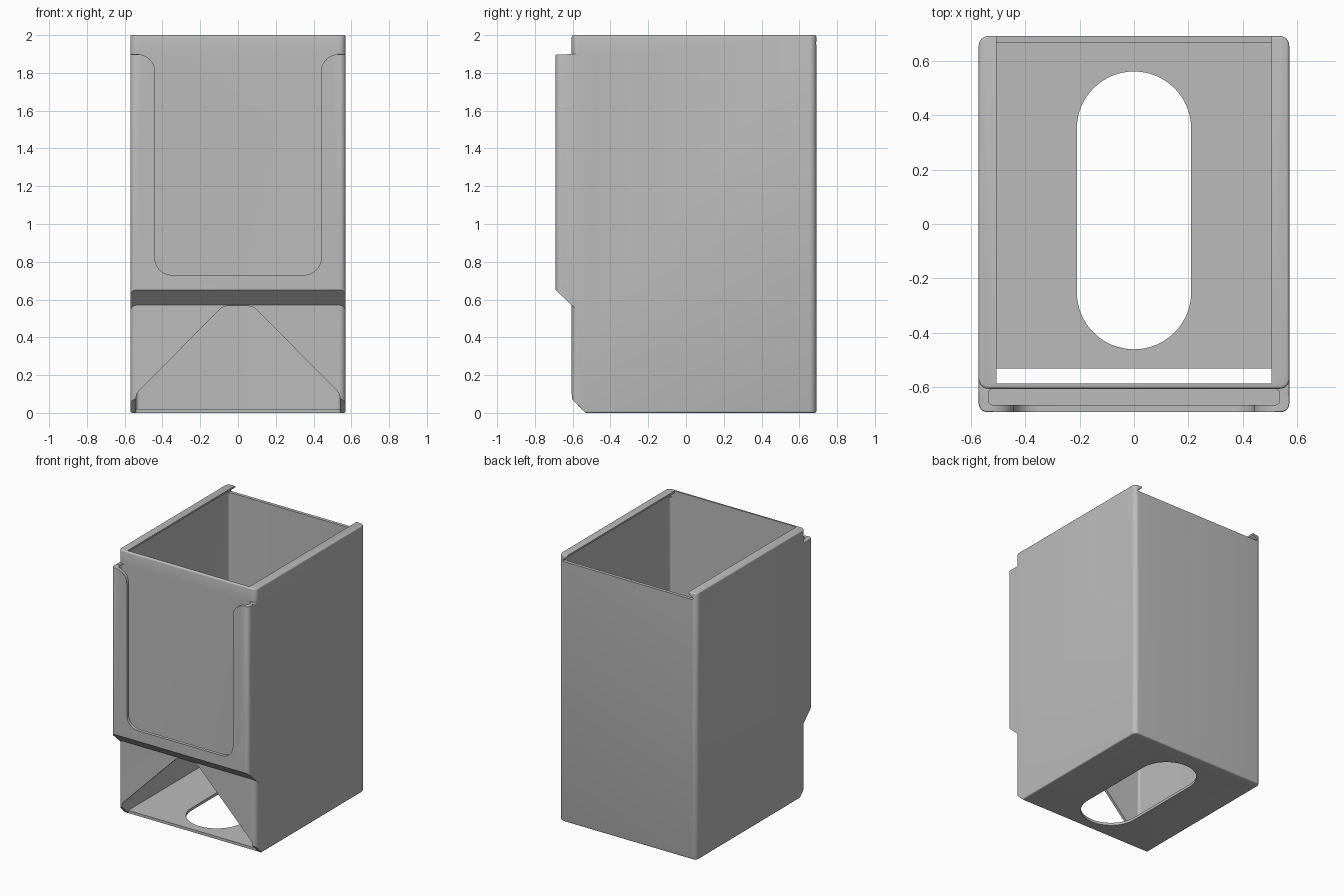
import bpy, bmesh, math
from mathutils import Vector

if "Cube" in bpy.data.objects:
    bpy.data.objects.remove(bpy.data.objects["Cube"], do_unlink=True)

grey = bpy.data.materials.new("plain grey")
grey.use_nodes = True
COLOR = (0.5, 0.5, 0.5, 1)
grey.diffuse_color = COLOR
grey.node_tree.nodes["Principled BSDF"].inputs["Base Color"].default_value = COLOR


def fillet(corners, steps=8):
    """Round each corner (a, b, radius) of a polygon with a tangent arc."""
    out = []
    n = len(corners)
    for i, (a, b, r) in enumerate(corners):
        p = Vector((a, b))
        if r == 0:
            out.append(p)
            continue
        u = (Vector(corners[i - 1][:2]) - p).normalized()
        v = (Vector(corners[(i + 1) % n][:2]) - p).normalized()
        half = u.angle(v) / 2
        centre = p + (u + v).normalized() * (r / math.sin(half))
        start = p + u * (r / math.tan(half)) - centre
        end = p + v * (r / math.tan(half)) - centre
        sweep = math.pi - 2 * half
        for k in range(steps + 1):
            t = k / steps
            out.append(centre + (start * math.sin((1 - t) * sweep)
                                 + end * math.sin(t * sweep)) / math.sin(sweep))
    return out


def prism(name, corners, axis, lo, hi, steps=8, bevel=0):
    """Extrude a rounded polygon along an axis."""
    place = {"X": lambda p, t: (t, p.x, p.y),
             "Y": lambda p, t: (p.x, t, p.y),
             "Z": lambda p, t: (p.x, p.y, t)}[axis]
    pts = fillet(corners, steps)
    n = len(pts)
    bm = bmesh.new()
    a = [bm.verts.new(place(p, lo)) for p in pts]
    b = [bm.verts.new(place(p, hi)) for p in pts]
    caps = [bm.faces.new(a), bm.faces.new(b)]
    for i in range(n):
        j = (i + 1) % n
        bm.faces.new((a[i], a[j], b[j], b[i]))
    bmesh.ops.recalc_face_normals(bm, faces=bm.faces)
    if bevel:
        edges = list({e for f in caps for e in f.edges})
        bmesh.ops.bevel(bm, geom=edges, offset=bevel, segments=3,
                        profile=0.5, affect="EDGES")
    mesh = bpy.data.meshes.new(name)
    bm.to_mesh(mesh)
    bm.free()
    mesh.materials.append(grey)
    ob = bpy.data.objects.new(name, mesh)
    bpy.context.collection.objects.link(ob)
    return ob


def rect(x, y0, y1, r):
    return [(-x, y0, r), (x, y0, r), (x, y1, r), (-x, y1, r)]


def mirrored(half):
    """Complete a right-hand outline listed from bottom to top."""
    return half + [(-a, b, r) for a, b, r in reversed(half)]


def combine(target, tool, operation="DIFFERENCE"):
    mod = target.modifiers.new("combine", "BOOLEAN")
    mod.operation = operation
    mod.solver = "EXACT"
    mod.object = tool
    bpy.context.view_layer.objects.active = target
    bpy.ops.object.modifier_apply(modifier=mod.name)
    bpy.data.objects.remove(tool, do_unlink=True)


# Outer shell
box = prism("dispenser_box", rect(0.57, -0.605, 0.69, 0.035), "Z", 0, 2, bevel=0.01)

# Label holder on the front, with a sloped underside
holder = prism("label_holder", rect(0.57, -0.69, -0.45, 0.03), "Z", 0.5, 1.9, bevel=0.006)
combine(holder, prism("holder_slope",
        [(-0.8, 0.754, 0), (-0.8, 0.4, 0), (-0.4, 0.4, 0), (-0.4, 0.377, 0)], "X", -1, 1))
combine(box, holder, "UNION")

# Chamfer along the bottom front
combine(box, prism("front_chamfer",
        [(-0.73, 0.2, 0), (-0.73, -0.1, 0), (-0.43, -0.1, 0)], "X", -1, 1))

# Main cavity, and the lid groove that runs out through the back
combine(box, prism("cavity", rect(0.54, -0.585, 0.665, 0.02), "Z", 0.02, 1.96))
combine(box, prism("lid_groove", mirrored(
        [(0.54, 1.95, 0), (0.54, 1.962, 0), (0.505, 1.987, 0), (0.505, 2.1, 0)]),
        "Y", -0.585, 0.8))

# Card slot and rounded window in the label holder
combine(box, prism("card_slot", rect(0.535, -0.665, -0.605, 0.02), "Z", 0.68, 2.2))
combine(box, prism("window", mirrored(
        [(0.44, 0.73, 0.09), (0.44, 1.898, 0.09), (0.7, 1.898, 0), (0.7, 2.2, 0)]),
        "Y", -0.8, -0.63))

# Dispensing opening in the lower front
combine(box, prism("opening", mirrored(
        [(0.54, 0.021, 0.03), (0.54, 0.1, 0.05), (0.08, 0.565, 0.06)]),
        "Y", -0.8, -0.56))
combine(box, prism("floor_front_cut", rect(0.539, -0.8, -0.53, 0), "Z", -0.1, 0.05))

# Long finger hole through the floor
combine(box, prism("finger_hole", rect(0.21, -0.46, 0.56, 0.2099), "Z", -0.1, 0.1, steps=16))

bpy.ops.object.select_all(action="DESELECT")
box.select_set(True)
bpy.context.view_layer.objects.active = box
bpy.ops.object.shade_smooth_by_angle(angle=math.radians(32))
